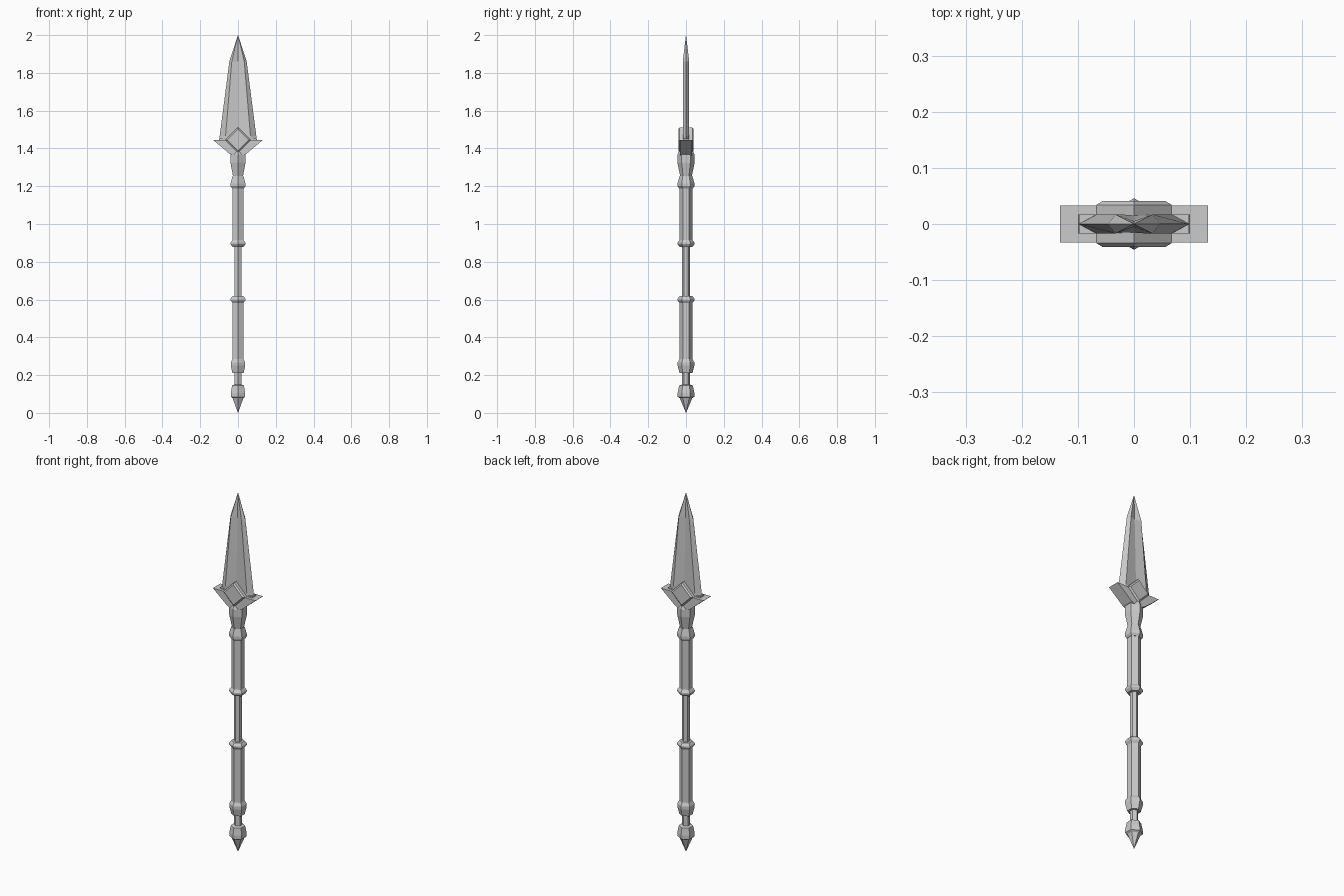
import bpy, bmesh
from math import sin, cos, pi

if "Cube" in bpy.data.objects:
    bpy.data.objects.remove(bpy.data.objects["Cube"])


def finish(name, bm):
    bmesh.ops.remove_doubles(bm, verts=bm.verts, dist=1e-5)
    bmesh.ops.recalc_face_normals(bm, faces=bm.faces)
    me = bpy.data.meshes.new(name)
    bm.to_mesh(me)
    bm.free()
    ob = bpy.data.objects.new(name, me)
    bpy.context.collection.objects.link(ob)
    return ob


def loft(name, sections):
    """Skin closed loops of equal length and cap both ends."""
    bm = bmesh.new()
    loops = [[bm.verts.new(p) for p in s] for s in sections]
    n = len(loops[0])
    for a, b in zip(loops, loops[1:]):
        for i in range(n):
            j = (i + 1) % n
            bm.faces.new((a[i], a[j], b[j], b[i]))
    bm.faces.new(loops[0][::-1])
    bm.faces.new(loops[-1])
    return finish(name, bm)


def hex_part(name, profile):
    """Six-sided turned part with a corner facing the front; profile is (radius, z)."""
    return loft(name, [[(max(r, 0.0005) * sin(i * pi / 3), -max(r, 0.0005) * cos(i * pi / 3), z)
                        for i in range(6)] for r, z in profile])


def plate(name, layers):
    """Front outline lofted through depth; layers are (y, outline)."""
    return loft(name, [[(x, y, z) for x, z in pts] for y, pts in layers])


# Butt spike, pommel and lower collar
hex_part("butt_spike", [(0, 0), (0.033, 0.078), (0.044, 0.085), (0.044, 0.105),
                        (0.036, 0.145), (0.022, 0.15)])
hex_part("butt_rod", [(0.021, 0.14), (0.021, 0.22)])
hex_part("lower_collar", [(0.034, 0.21), (0.044, 0.25), (0.044, 0.268), (0.034, 0.285)])

# Shaft pieces
hex_part("lower_grip", [(0.034, 0.28), (0.034, 0.6)])
hex_part("middle_rod", [(0.02, 0.59), (0.02, 0.91)])
hex_part("upper_grip", [(0.034, 0.89), (0.034, 1.2)])

# Shaft rings
for name, z in (("lower_ring", 0.6), ("upper_ring", 0.897)):
    hex_part(name, [(0.034, z - 0.018), (0.045, z - 0.004), (0.045, z + 0.004), (0.034, z + 0.018)])

# Upper collar and flared socket
hex_part("upper_collar", [(0.036, 1.188), (0.045, 1.2), (0.045, 1.215), (0.034, 1.253)])
hex_part("socket", [(0.03, 1.25), (0.046, 1.325), (0.046, 1.365), (0.034, 1.39)])

# Winged guard
wing = [(-0.132, 1.445), (-0.045, 1.372), (0, 1.35), (0.045, 1.372), (0.132, 1.445), (0, 1.445)]
plate("guard", [(-0.033, wing), (0.033, wing)])


# Bevelled diamond boss
def diamond(r):
    return [(-r, 1.445), (0, 1.445 - r), (r, 1.445), (0, 1.445 + r)]


plate("diamond_boss", [(-0.041, diamond(0.056)), (-0.034, diamond(0.067)),
                       (0.034, diamond(0.067)), (0.041, diamond(0.056))])


# Blade with two ridges and a shallow centre groove
def blade_section(edge, ridge, depth, groove, z):
    return [(-edge, 0, z), (-ridge, -depth, z), (0, -groove, z), (ridge, -depth, z),
            (edge, 0, z), (ridge, depth, z), (0, groove, z), (-ridge, depth, z)]


loft("blade", [blade_section(0.1, 0.068, 0.017, 0.016, 1.44),
               blade_section(0.097, 0.066, 0.017, 0.016, 1.465),
               blade_section(0.046, 0.033, 0.017, 0.005, 1.86),
               blade_section(0.0006, 0.0004, 0.0004, 0.0002, 2.0)])
foot = [(-0.1, 1.44), (0.1, 1.44), (0.098, 1.452), (-0.098, 1.452)]
plate("blade_foot", [(-0.017, foot), (0.017, foot)])
